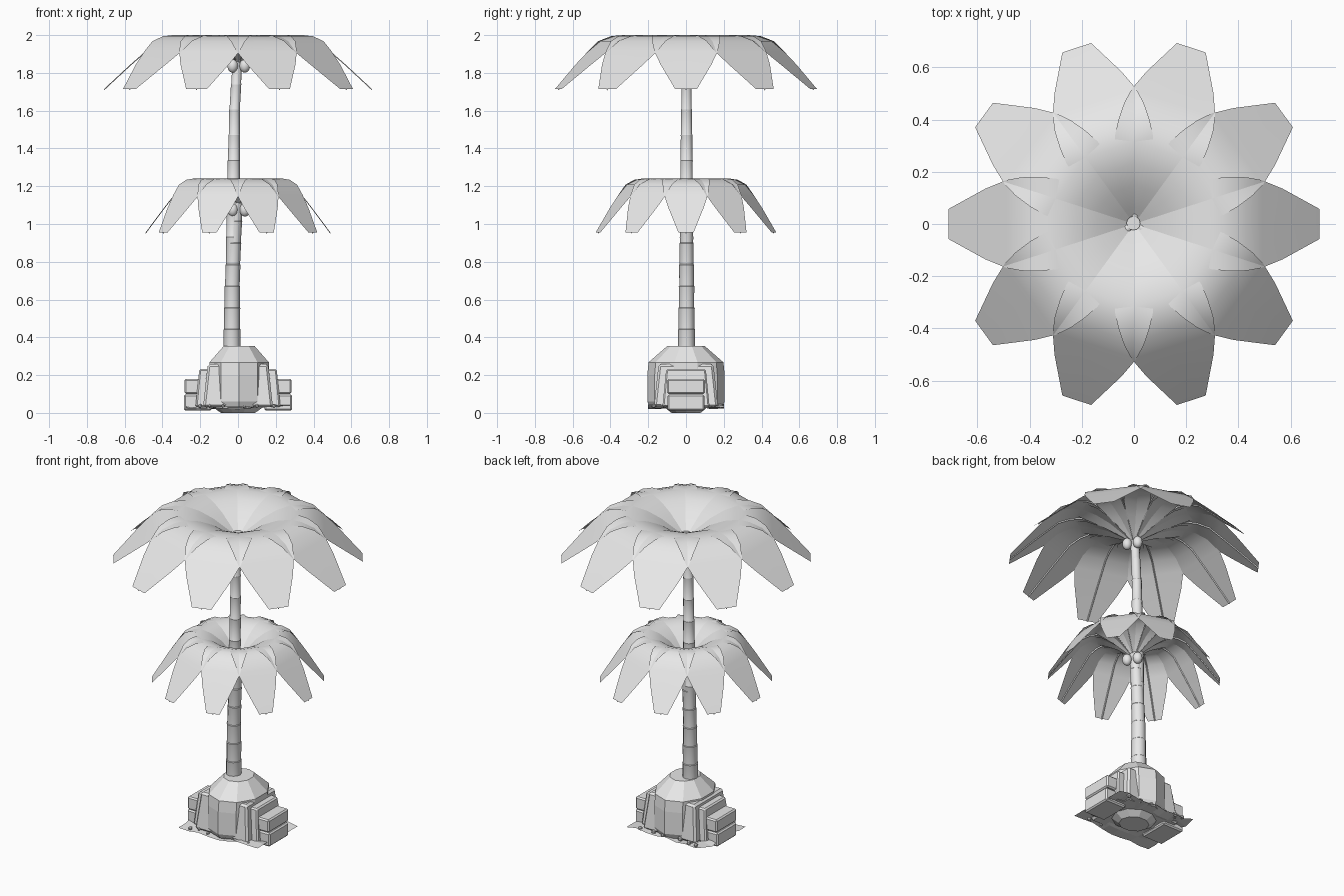
import bpy, bmesh, math, random
from mathutils import Vector, Matrix

if "Cube" in bpy.data.objects:
    bpy.data.objects.remove(bpy.data.objects["Cube"])

random.seed(4)
stone = bpy.data.materials.new("light_grey")
stone.diffuse_color = (0.8, 0.8, 0.8, 1)
stone.use_nodes = True
stone.node_tree.nodes["Principled BSDF"].inputs["Base Color"].default_value = stone.diffuse_color


def finish(bm, name, smooth=None, normals=True):
    if normals:
        bmesh.ops.recalc_face_normals(bm, faces=bm.faces)
    me = bpy.data.meshes.new(name)
    bm.to_mesh(me)
    bm.free()
    me.materials.append(stone)
    ob = bpy.data.objects.new(name, me)
    bpy.context.collection.objects.link(ob)
    if smooth:
        bpy.ops.object.select_all(action='DESELECT')
        ob.select_set(True)
        bpy.context.view_layer.objects.active = ob
        bpy.ops.object.shade_smooth_by_angle(angle=math.radians(smooth))
    return ob


def loft(bm, rings, closed=True, caps=True):
    rows = [[bm.verts.new(p) for p in r] for r in rings]
    n = len(rows[0])
    for a, b in zip(rows, rows[1:]):
        for i in range(n if closed else n - 1):
            j = (i + 1) % n
            bm.faces.new((a[i], a[j], b[j], b[i]))
    if closed and caps:
        bm.faces.new(rows[0])
        bm.faces.new(rows[-1])


def ring(cx, cy, z, rx, ry, n, turn=0.0):
    return [(cx + rx * math.cos(turn + math.tau * i / n),
             cy + ry * math.sin(turn + math.tau * i / n), z) for i in range(n)]


# Leaf profile: distance out, height below rim, half width
LEAF = [(0.008, -0.150, 0.008), (0.06, -0.110, 0.045), (0.14, -0.055, 0.105),
        (0.22, -0.018, 0.152), (0.30, 0.0, 0.174), (0.36, -0.006, 0.180),
        (0.43, -0.032, 0.179), (0.49, -0.085, 0.168), (0.57, -0.155, 0.135),
        (0.71, -0.285, 0.058)]


def crown(name, top, s):
    # ten arching leaves
    bm = bmesh.new()
    ribs = bmesh.new()
    for k in range(10):
        m = Matrix.Rotation(math.radians(36 * k), 4, 'Z')
        loft(bm, [[m @ Vector((r * s, t * w * s, top + h)) for t in (-1, 0, 1)]
                  for r, h, w in LEAF], closed=False)
        # midrib under the leaf
        loft(ribs, [[m @ Vector((r * s, -0.004, top + h - 0.001)),
                     m @ Vector((r * s, 0.004, top + h - 0.001)),
                     m @ Vector((r * s, 0, top + h - 0.008))]
                    for r, h, w in LEAF])
    # leaves face upwards
    bmesh.ops.recalc_face_normals(bm, faces=bm.faces)
    flip = [f for f in bm.faces if f.normal.z < 0]
    bmesh.ops.reverse_faces(bm, faces=flip)
    finish(bm, name + "_leaves", 60, normals=False)
    finish(ribs, name + "_midribs")


def coconuts(name, cx, z):
    bm = bmesh.new()
    for a in (-30, 90, 210):
        p = Vector((cx + 0.037 * math.cos(math.radians(a)),
                    0.037 * math.sin(math.radians(a)), z))
        bmesh.ops.create_uvsphere(bm, u_segments=12, v_segments=8, radius=1,
                                  matrix=Matrix.Translation(p) @ Matrix.Diagonal((0.028, 0.028, 0.036, 1)))
    finish(bm, name, 60)


def trunk(name, path, steps):
    # path: (z, centre x, radius); each bark segment flares at its top
    def at(z):
        for (z0, x0, r0), (z1, x1, r1) in zip(path, path[1:]):
            if z <= z1 + 1e-6:
                t = (z - z0) / (z1 - z0)
                return x0 + (x1 - x0) * t, r0 + (r1 - r0) * t
        return path[-1][1:]
    z0, z1 = path[0][0], path[-1][0]
    rings = []
    for i in range(steps):
        for f, g in ((0.0, 0.98), (0.93, 1.03), (0.97, 1.06)):
            z = z0 + (z1 - z0) * (i + f) / steps
            x, r = at(z)
            rings.append(ring(x, 0.003, z, r * g, r * g, 12))
    bm = bmesh.new()
    loft(bm, rings)
    finish(bm, name, 35)


crown("upper_crown", 2.0, 1.0)
crown("lower_crown", 1.24, 0.69)
coconuts("upper_coconuts", 0.004, 1.837)
coconuts("lower_coconuts", 0.004, 1.075)
trunk("lower_trunk", [(0.33, -0.032, 0.045), (0.7, -0.03, 0.039),
                      (0.95, -0.018, 0.035), (1.13, -0.004, 0.032)], 7)
trunk("upper_trunk", [(0.8, -0.029, 0.035), (1.24, -0.023, 0.033),
                      (1.6, -0.018, 0.028), (1.88, -0.002, 0.025)], 8)

# Faceted planter mound
bm = bmesh.new()
loft(bm, [ring(0.006, 0, z, rx, ry, 10, math.radians(18))
          for z, rx, ry in ((0.03, 0.155, 0.19), (0.06, 0.165, 0.205), (0.2, 0.165, 0.205),
                            (0.268, 0.165, 0.198), (0.355, 0.085, 0.098))])
finish(bm, "planter_mound")


def tapered_block(name, x0, x1, y, z0, z1, taper=0.0, bevel=0.008):
    # bevelled stone whose outer and side faces lean inwards
    bm = bmesh.new()
    tx = x1 - math.copysign(taper, x1)
    ty = y - taper
    loft(bm, [[(x0, -y, z0), (x1, -y, z0), (x1, y, z0), (x0, y, z0)],
              [(x0, -ty, z1), (tx, -ty, z1), (tx, ty, z1), (x0, ty, z1)]])
    bmesh.ops.bevel(bm, geom=bm.edges[:], offset=bevel, segments=1, affect='EDGES')
    finish(bm, name)


# Stacked stones on both sides
for side, s in (("left", -1), ("right", 1)):
    tapered_block(side + "_back_rock", s * 0.05, s * 0.185, 0.17, 0.03, 0.258, 0.025, 0.012)
    tapered_block(side + "_middle_rock", s * 0.08, s * 0.225, 0.125, 0.03, 0.232, 0.02)
    tapered_block(side + "_upper_stone", s * 0.15, s * 0.283, 0.1, 0.1, 0.18)
    tapered_block(side + "_lower_stone", s * 0.14, s * 0.287, 0.097, 0.012, 0.097)

# Uneven sheet of ground under the planter
bm = bmesh.new()
bmesh.ops.create_grid(bm, x_segments=8, y_segments=6, size=1)
for v in bm.verts:
    v.co = (v.co.x * 0.275, v.co.y * 0.2, 0.033 + random.uniform(-0.015, 0.015))
finish(bm, "ground_sheet")

# Pebbles along front and back
bm = bmesh.new()
for sy in (-1, 1):
    for x in (-0.2, -0.15, -0.08, 0.03, 0.1, 0.19):
        r = random.uniform(0.009, 0.015)
        bmesh.ops.create_icosphere(bm, subdivisions=1, radius=r, matrix=Matrix.Translation(
            (x, sy * random.uniform(0.17, 0.19), 0.037)))
finish(bm, "pebbles")

# Small stone foot touching the floor
bm = bmesh.new()
loft(bm, [ring(0, 0, z, r, r * 0.9, 10) for z, r in ((0.0, 0.09), (0.035, 0.14))])
finish(bm, "stone_foot")
